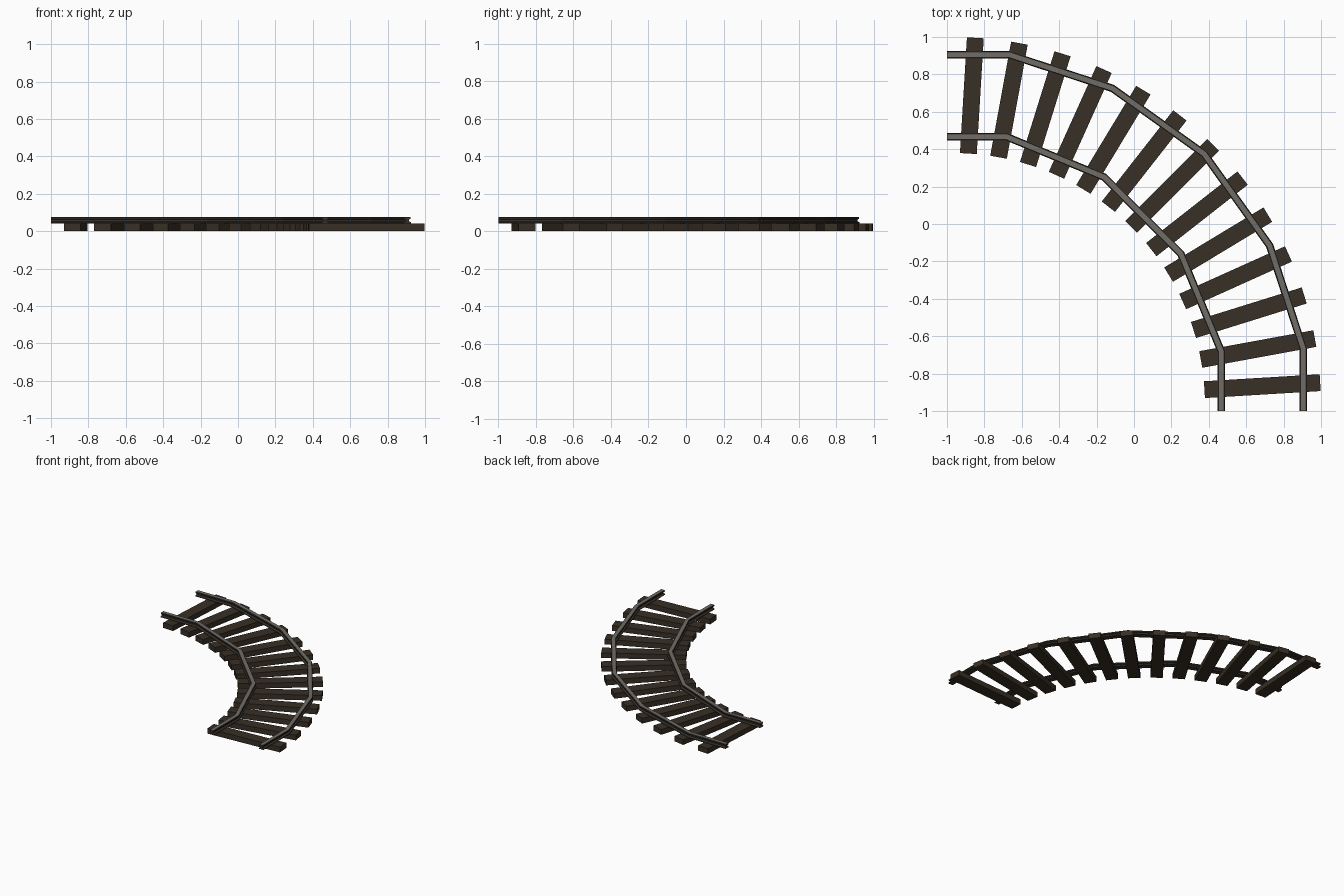
import bpy, bmesh, math
from mathutils import Vector

if "Cube" in bpy.data.objects:
    bpy.data.objects.remove(bpy.data.objects["Cube"])


def material(name, rgb):
    m = bpy.data.materials.new(name)
    m.diffuse_color = (*rgb, 1)
    m.use_nodes = True
    m.node_tree.nodes["Principled BSDF"].inputs["Base Color"].default_value = m.diffuse_color
    return m


wood = material("dark wood", (0.040, 0.029, 0.019))
rust = material("dark rusty iron", (0.042, 0.033, 0.025))
steel = material("worn steel", (0.165, 0.152, 0.135))


def finish(bm, name, mats):
    bmesh.ops.recalc_face_normals(bm, faces=bm.faces)
    bm.normal_update()
    me = bpy.data.meshes.new(name)
    bm.to_mesh(me)
    bm.free()
    for m in mats:
        me.materials.append(m)
    ob = bpy.data.objects.new(name, me)
    bpy.context.collection.objects.link(ob)
    return ob


# Sleepers fanned around a quarter circle
CENTRE, RADIUS, COUNT = -0.967, 1.656, 13
SIZE = (0.62, 0.09, 0.042)
for i in range(COUNT):
    a = math.radians(90 * (i + 0.5) / COUNT)
    bm = bmesh.new()
    bmesh.ops.create_cube(bm, size=1)
    bmesh.ops.scale(bm, vec=SIZE, verts=bm.verts)
    ob = finish(bm, f"sleeper_{i + 1}", [wood])
    ob.location = (CENTRE + RADIUS * math.cos(a),
                   CENTRE + RADIUS * math.sin(a), SIZE[2] / 2)
    ob.rotation_euler.z = a

# Rail cross-section: foot, web and head (half width, height)
half = [(0.020, 0.041), (0.020, 0.047), (0.007, 0.053), (0.007, 0.062),
        (0.0175, 0.066), (0.0175, 0.074), (0.0145, 0.077)]
profile = half + [(-w, z) for w, z in reversed(half)]


def rail(name, path):
    """Sweep the profile along a faceted path with mitred corners."""
    pts = [Vector(p) for p in path]
    bm = bmesh.new()
    rings = []
    for i, p in enumerate(pts):
        d1 = (p - pts[i - 1]).normalized() if i else (pts[1] - p).normalized()
        d2 = (pts[i + 1] - p).normalized() if i < len(pts) - 1 else d1
        n1, n2 = Vector((-d1.y, d1.x)), Vector((-d2.y, d2.x))
        m = (n1 + n2).normalized()
        m /= m.dot(n1)
        rings.append([bm.verts.new((p.x + m.x * w, p.y + m.y * w, z))
                      for w, z in profile])
    n = len(profile)
    for r, s in zip(rings, rings[1:]):
        for k in range(n):
            bm.faces.new((r[k], r[(k + 1) % n], s[(k + 1) % n], s[k]))
    bm.faces.new(rings[0])
    bm.faces.new(rings[-1])
    bmesh.ops.recalc_face_normals(bm, faces=bm.faces)
    # Worn running surface on the top of the head
    for f in bm.faces:
        if f.normal.z > 0.9 and f.calc_center_median().z > 0.07:
            f.material_index = 1
    finish(bm, name, [rust, steel])


def mirrored(points):
    """Mirror a half path across the diagonal x = y."""
    return points + [(y, x) for x, y in reversed(points) if x != y]


rail("outer_rail", mirrored([(-1, 0.906), (-0.67, 0.906), (-0.115, 0.725), (0.375, 0.375)]))
rail("inner_rail", mirrored([(-1, 0.466), (-0.68, 0.466), (-0.158, 0.25)]))
